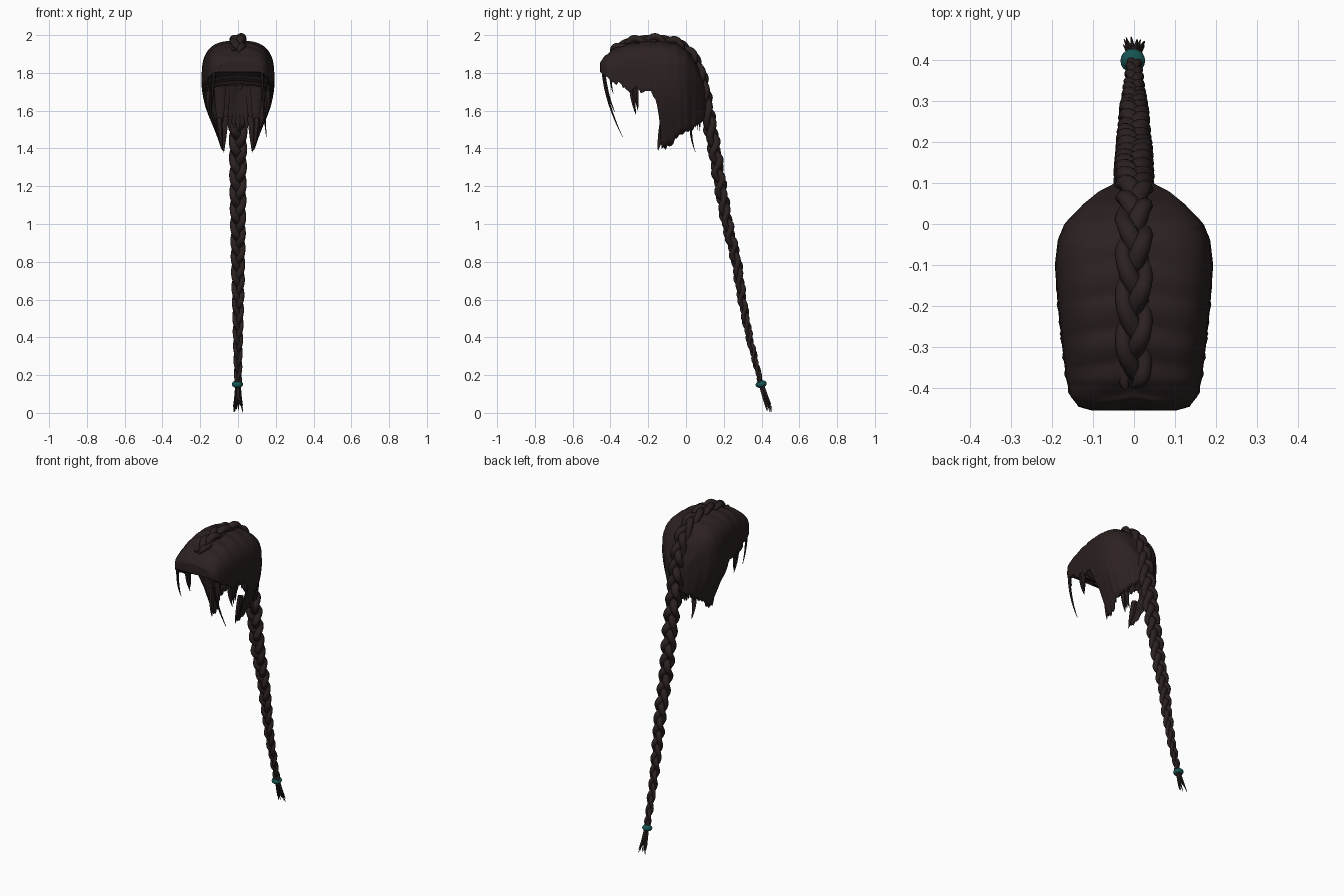
import bpy, bmesh, math, random
from mathutils import Vector

random.seed(4)
cube = bpy.data.objects.get("Cube")
if cube:
    bpy.data.objects.remove(cube)


def material(name, color):
    m = bpy.data.materials.new(name)
    m.use_nodes = True
    m.diffuse_color = (*color, 1)
    bsdf = m.node_tree.nodes["Principled BSDF"]
    bsdf.inputs["Base Color"].default_value = (*color, 1)
    bsdf.inputs["Roughness"].default_value = 0.8
    return m


HAIR = material("dark brown hair", (0.024, 0.015, 0.0145))
TEAL = material("teal tie", (0.008, 0.09, 0.084))


def finish(name, bm, mat, angle=50):
    bmesh.ops.remove_doubles(bm, verts=bm.verts, dist=0.0002)
    bmesh.ops.recalc_face_normals(bm, faces=bm.faces)
    me = bpy.data.meshes.new(name)
    bm.to_mesh(me)
    bm.free()
    me.materials.append(mat)
    ob = bpy.data.objects.new(name, me)
    bpy.context.collection.objects.link(ob)
    bpy.ops.object.select_all(action='DESELECT')
    ob.select_set(True)
    bpy.context.view_layer.objects.active = ob
    bpy.ops.object.shade_smooth_by_angle(angle=math.radians(angle))
    return ob


def lookup(table, t):
    """Linear interpolation in a list of (position, value)."""
    for (a, va), (b, vb) in zip(table, table[1:]):
        if t <= b:
            return va + (vb - va) * max(0, (t - a) / (b - a))
    return table[-1][1]


def grid_faces(bm, rows, closed=False):
    for r, s in zip(rows, rows[1:]):
        for i in range(len(r) - (0 if closed else 1)):
            j = (i + 1) % len(r)
            bm.faces.new((r[i], r[j], s[j], s[i]))


def tube(bm, points, radii, sides=10, flat=1.0):
    """Sweep an oval section along points; flat scales it away from x."""
    rows = []
    for i, p in enumerate(points):
        tan = (points[min(i + 1, len(points) - 1)] - points[max(i - 1, 0)]).normalized()
        n = tan.cross(Vector((1, 0, 0))).normalized()
        b = n.cross(tan)
        ring = []
        for k in range(sides):
            a = math.tau * k / sides
            ring.append(bm.verts.new(p + radii[i] * (b * math.cos(a) + n * flat * math.sin(a))))
        rows.append(ring)
    grid_faces(bm, rows, True)
    bm.faces.new(rows[0])
    bm.faces.new(rows[-1])


def bezier(a, b, c, n=9):
    a, b, c = Vector(a), Vector(b), Vector(c)
    return [a * (1 - t) ** 2 + b * 2 * t * (1 - t) + c * t * t for t in (i / (n - 1) for i in range(n))]


def lock(bm, a, b, c, r, flat=0.4):
    pts = bezier(a, b, c)
    radii = [r * (1 - (i / 8) ** 2) + 0.0012 for i in range(9)]
    tube(bm, pts, radii, 6, flat)


# Head profiles along y: half width, crown height, hem height
WIDTH = [(-.455, .1), (-.445, .135), (-.42, .155), (-.38, .165), (-.3, .175), (-.2, .186), (-.1, .193),
         (-.04, .186), (0, .17), (.05, .122), (.08, .085), (.1, .045), (.108, 0)]
CROWN = [(-.455, 1.85), (-.43, 1.89), (-.38, 1.925), (-.3, 1.952), (-.2, 1.965), (-.1, 1.96),
         (-.04, 1.945), (0, 1.92), (.05, 1.85), (.08, 1.775), (.108, 1.68)]
HEM = [(-.455, 1.805), (-.4, 1.765), (-.3, 1.71), (-.22, 1.7), (-.175, 1.69), (-.155, 1.64),
       (-.14, 1.56), (-.135, 1.41), (-.085, 1.4), (-.06, 1.44), (0, 1.49), (.07, 1.53), (.108, 1.57)]
# Share of the width kept at each height, drawing in towards the neck
TAPER = [(1.39, .44), (1.47, .58), (1.58, .82), (1.64, .93), (1.72, 1)]


def arch(y, jag):
    """Half arch from crown to hem at station y, as (x, z) pairs."""
    w, top, hem = lookup(WIDTH, y), lookup(CROWN, y), lookup(HEM, y) + jag
    mid = min(max(hem + 0.01, 1.76), top - 0.03)
    out = []
    for i in range(13):
        a = math.pi / 2 * i / 12
        x = w * math.sin(a) ** 0.63
        z = mid + (top - mid) * math.cos(a) ** 0.63 if i < 12 else mid
        z += 0.007 * abs(math.sin(y * 38 + x * 6)) * math.cos(a)
        out.append((x, z))
    for i in range(1, 9):
        z = mid + (hem - mid) * i / 8
        ripple = 1 + 0.02 * math.sin(y * 150) * i / 8
        out.append((w * lookup(TAPER, z) * ripple, z))
    return out


# Hair cap, with a hem that steps into ragged side locks
N = 80
stations = []
for i in range(N + 1):
    t = i / N
    t = t - 0.09 * math.sin(math.tau * t)
    y = -0.455 + 0.563 * t
    stations.append((y, arch(y, random.uniform(-0.014, 0.014) if y > -0.4 else 0)))


def station_verts(bm, y, half):
    pts = [(-x, z) for x, z in reversed(half[1:])] + half
    return [bm.verts.new((x, y + 0.008 * math.exp(-(x / 0.03) ** 2), z)) for x, z in pts]


bm = bmesh.new()
grid_faces(bm, [station_verts(bm, *s) for s in stations])
cap = finish("hair_cap", bm, HAIR)
solid = cap.modifiers.new("thickness", 'SOLIDIFY')
solid.thickness = 0.008

# Underside of the front roll, joining both hems
bm = bmesh.new()
rows = []
for y, half in stations:
    if y < -0.31:
        x, z = half[-1]
        rows.append([bm.verts.new((x * k / 6, y, z + 0.02 * (1 - (k / 6) ** 2)))
                     for k in range(-6, 7)])
grid_faces(bm, rows)
bm.faces.new(station_verts(bm, *stations[0]))
finish("front_hairline", bm, HAIR)

# Loose locks on both sides
bm = bmesh.new()
for s in (-1, 1):
    lock(bm, (s * .158, -.285, 1.73), (s * .162, -.285, 1.66), (s * .155, -.265, 1.58), .016, 1)
    lock(bm, (s * .165, -.268, 1.73), (s * .165, -.262, 1.68), (s * .16, -.255, 1.6), .015, 1)
    lock(bm, (s * .145, -.40, 1.79), (s * .15, -.40, 1.74), (s * .15, -.385, 1.69), .007, .8)
    lock(bm, (s * .07, .03, 1.57), (s * .08, .015, 1.47), (s * .075, .05, 1.38), .02)
    lock(bm, (s * .1, -.115, 1.56), (s * .095, -.135, 1.46), (s * .082, -.148, 1.39), .016, 1.3)
lock(bm, (.125, -.44, 1.81), (.135, -.425, 1.64), (.15, -.335, 1.46), .008, .9)
lock(bm, (-.125, -.435, 1.81), (-.14, -.42, 1.68), (-.14, -.375, 1.59), .008, .9)
finish("loose_locks", bm, HAIR)

# Overlapping locks lining the nape
bm = bmesh.new()
for k in range(-4, 5):
    x = k * .024
    y = .08 - .0035 * k * k
    lock(bm, (x, y - .012, 1.78), (x, y, 1.6), (x * .95, y - .008, 1.49 + .015 * (k % 2)), .03, .35)
finish("nape_locks", bm, HAIR)

# Centre line of the braid, over the crown and down the back
PATH = [Vector((0, y, z)) for y, z in (
    (-.405, 1.905), (-.3, 1.96), (-.2, 1.974), (-.1, 1.97), (-.02, 1.945), (.045, 1.875),
    (.085, 1.77), (.112, 1.6), (.15, 1.4), (.182, 1.2), (.218, 1.0), (.268, .8), (.297, .6),
    (.335, .4), (.373, .25), (.397, .15))]
lengths = [0]
for p, q in zip(PATH, PATH[1:]):
    lengths.append(lengths[-1] + (q - p).length)
TOTAL = lengths[-1]
ALONG_Y = [(l, p.y) for l, p in zip(lengths, PATH)]
ALONG_Z = [(l, p.z) for l, p in zip(lengths, PATH)]


def smooth(table, d):
    return sum(lookup(table, min(max(d + o, 0), TOTAL)) for o in (-.04, -.02, 0, .02, .04)) / 5


def on_path(d):
    return Vector((0, smooth(ALONG_Y, d), smooth(ALONG_Z, d)))


# Three strands weaving in a figure of eight
STEPS = 300
for strand, name in enumerate(("braid_strand_a", "braid_strand_b", "braid_strand_c")):
    bm = bmesh.new()
    pts, radii = [], []
    phase = math.tau * strand / 3
    for i in range(STEPS + 1):
        t = i / STEPS
        d = t * TOTAL
        size = lookup([(0, .9), (.05, 1), (.25, 1.02), (.35, 1.12), (.55, 1), (.75, .8), (1, .44)], t)
        tan = (on_path(min(d + .01, TOTAL)) - on_path(max(d - .01, 0))).normalized()
        normal = Vector((1, 0, 0)).cross(tan)
        pts.append(on_path(d) + Vector((.026 * size * math.sin(phase), 0, 0))
                   + normal * size * (.015 * math.sin(2 * phase) + .004 * math.sin(d * 55)))
        swell = 1 + .1 * math.cos(2 * phase)
        radii.append(.0215 * size * swell * min(1, .4 + t * 30))
        phase += math.tau * TOTAL / STEPS / (.33 - .11 * t)
    tube(bm, pts, radii, 10, .9)
    finish(name, bm, HAIR, 70)

# Tie around the end of the braid
bm = bmesh.new()
bmesh.ops.create_uvsphere(bm, u_segments=20, v_segments=12, radius=0.03)
for v in bm.verts:
    v.co.z *= 0.65
tie = finish("braid_tie", bm, TEAL)
tie.location = (-.003, .398, .152)
tie.rotation_euler.x = 0.2

# Loose ends below the tie
bm = bmesh.new()
for k in range(14):
    a = k * 2.4
    x, y = math.cos(a), math.sin(a)
    end = random.uniform(0, 0.05) if k else 0.0
    lock(bm, (.008 * x, .4 + .008 * y, .15),
         (.012 * x, .42 + .012 * y, .08),
         (.026 * x, .445 + .015 * y - end * .2, end + .002), .006, .9)
finish("braid_ends", bm, HAIR)
